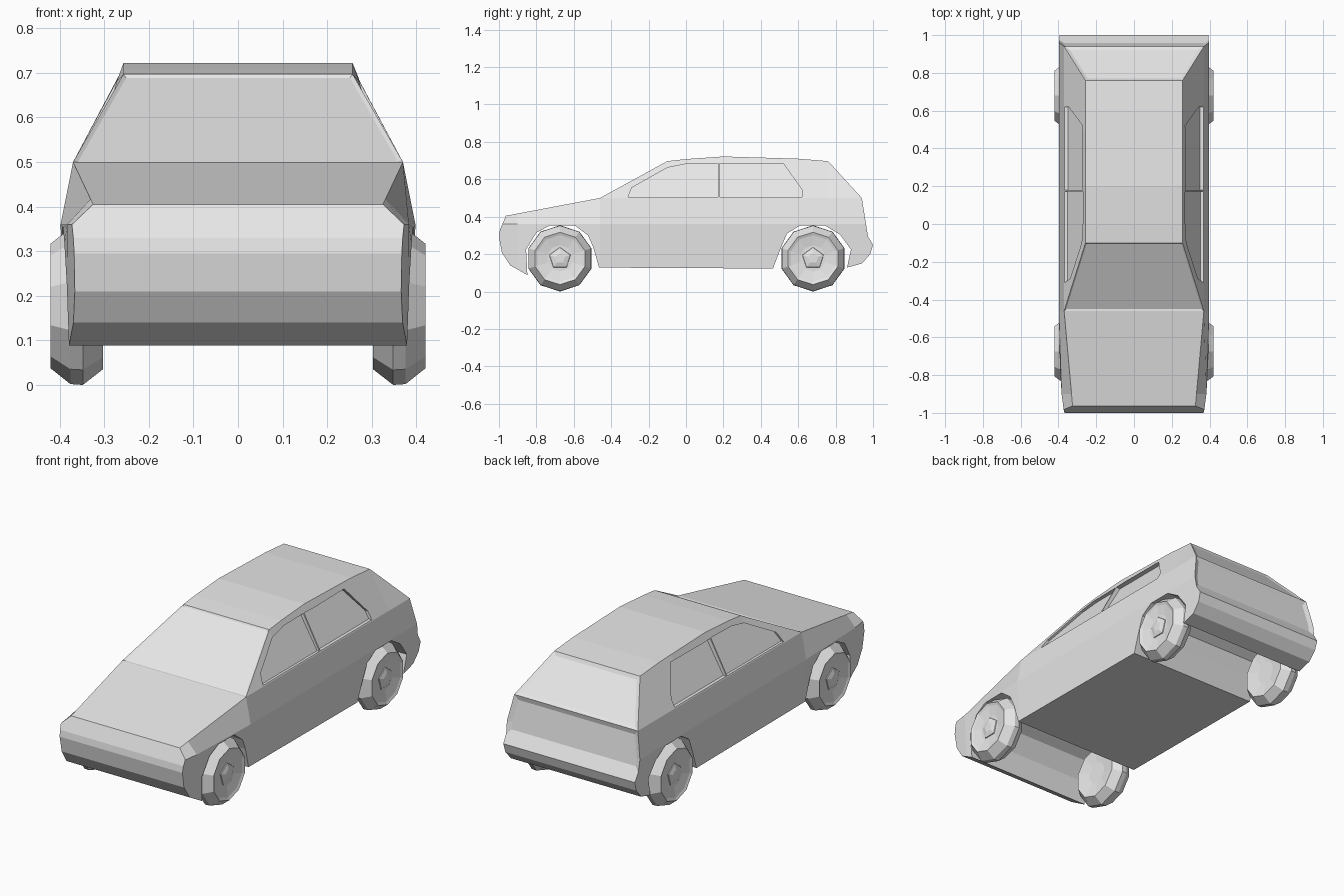
import bpy, bmesh, math
from mathutils import Vector

if "Cube" in bpy.data.objects:
    bpy.data.objects.remove(bpy.data.objects["Cube"])

grey = bpy.data.materials.new("grey")
grey.diffuse_color = (0.8, 0.8, 0.8, 1)
grey.use_nodes = True
grey.node_tree.nodes["Principled BSDF"].inputs["Base Color"].default_value = grey.diffuse_color


def add_object(name, bm):
    bmesh.ops.recalc_face_normals(bm, faces=bm.faces[:])
    mesh = bpy.data.meshes.new(name)
    bm.to_mesh(mesh)
    bm.free()
    mesh.materials.append(grey)
    ob = bpy.data.objects.new(name, mesh)
    bpy.context.collection.objects.link(ob)
    return ob


def prism(bm, outline, x_inner, x_outer):
    """Closed prism from a (y, z) outline, with x given by two functions."""
    a = [bm.verts.new((x_inner(y, z), y, z)) for y, z in outline]
    b = [bm.verts.new((x_outer(y, z), y, z)) for y, z in outline]
    bm.faces.new(a)
    bm.faces.new(b[::-1])
    n = len(outline)
    for i in range(n):
        j = (i + 1) % n
        bm.faces.new((a[i], b[i], b[j], a[j]))


def lerp(a, b, t):
    return a + (b - a) * max(0, min(1, t))


def half_width(y, z):
    """Half width of the body at a point of the side outline."""
    if y < -0.85:
        shoulder = lerp(0.37, 0.39, (y + 1) / 0.15)
    else:
        shoulder = lerp(0.39, 0.398, (y + 0.85) / 0.39)
    if z <= 0.36:
        return shoulder - 0.04 * (0.36 - z)
    if y < -0.46:                       # fender leaning in to the hood edge
        t = (y + 0.963) / 0.503
        hood_z = lerp(0.405, 0.5, t)
        return lerp(shoulder, lerp(0.325, 0.37, t), (z - 0.36) / (hood_z - 0.36))
    if z <= 0.5:
        return lerp(shoulder, 0.37, (z - 0.36) / 0.14)
    return lerp(0.37, 0.257, (z - 0.5) / 0.195)


# Body: side outline with both wheel arches
outline = [
    (-0.963, 0.405), (-0.46, 0.50), (-0.10, 0.697), (0.0, 0.708), (0.20, 0.722),
    (0.60, 0.71), (0.76, 0.697), (0.94, 0.50), (0.973, 0.294), (1.0, 0.25),
    (0.985, 0.20), (0.941, 0.15), (0.861, 0.128), (0.882, 0.225), (0.823, 0.305),
    (0.743, 0.353), (0.61, 0.353), (0.54, 0.31), (0.508, 0.235), (0.465, 0.123),
    (-0.465, 0.128), (-0.497, 0.24), (-0.524, 0.30), (-0.594, 0.353),
    (-0.727, 0.353), (-0.80, 0.315), (-0.855, 0.225), (-0.848, 0.088),
    (-0.94, 0.14), (-0.985, 0.21), (-1.0, 0.295), (-0.995, 0.33)]
bm = bmesh.new()
prism(bm, outline, lambda y, z: -1, lambda y, z: 1)
cuts = [((0, 0, 0.36), (0, 0, 1)), ((0, 0, 0.5), (0, 0, 1))]
cuts += [((0, y, 0), (0, 1, 0)) for y in (-0.9, -0.46, -0.1, 0.495, 0.76)]
for co, no in cuts:
    bmesh.ops.bisect_plane(bm, geom=bm.verts[:] + bm.edges[:] + bm.faces[:],
                           dist=1e-4, plane_co=co, plane_no=no)
for v in bm.verts:
    v.co.x = math.copysign(half_width(v.co.y, v.co.z), v.co.x)
bmesh.ops.recalc_face_normals(bm, faces=bm.faces[:])


# Windscreen, rear window and tailgate as shallow inset panels
def inset_panel(y0, y1, z0, z1, thickness, depth):
    faces = [f for f in bm.faces if abs(f.normal.x) < 0.1
             and all(y0 < v.co.y < y1 and z0 < v.co.z < z1 for v in f.verts)]
    if faces:
        bmesh.ops.inset_region(bm, faces=faces, thickness=thickness, depth=depth,
                               use_even_offset=True)


inset_panel(-0.47, -0.09, 0.49, 0.70, 0.008, -0.005)
inset_panel(0.75, 0.95, 0.49, 0.70, 0.02, -0.006)
inset_panel(0.93, 0.98, 0.29, 0.51, 0.025, -0.01)
body = add_object("body", bm)

# Side windows recessed into the cabin
front_window = [(-0.31, 0.505), (-0.29, 0.555), (-0.10, 0.662), (0.0, 0.682),
                (0.172, 0.685), (0.172, 0.505)]
rear_window = [(0.180, 0.505), (0.180, 0.685), (0.52, 0.685), (0.62, 0.545),
               (0.62, 0.505)]
for label, window, depth in (("front", front_window, 0.014),
                             ("rear", rear_window, 0.018)):
    for s in (-1, 1):
        bm = bmesh.new()
        prism(bm, window, lambda y, z: s * (half_width(y, z) - depth),
              lambda y, z: s * 0.6)
        cutter = add_object(label + "_window_cutter", bm)
        cutter.hide_render = True
        mod = body.modifiers.new("window", 'BOOLEAN')
        mod.operation = 'DIFFERENCE'
        mod.solver = 'EXACT'
        mod.object = cutter
        bpy.context.view_layer.objects.active = body
        bpy.ops.object.modifier_apply(modifier=mod.name)
        bpy.data.objects.remove(cutter)


def lathe(bm, profile, sides, side, cy, cz):
    """Rings of (radius, x) around the axle, capped at both ends."""
    rings = []
    for r, x in profile:
        ring = []
        for i in range(sides):
            a = math.tau * i / sides
            ring.append(bm.verts.new((side * x, cy + r * math.sin(a),
                                      cz + r * math.cos(a))))
        rings.append(ring)
    for p, q in zip(rings, rings[1:]):
        for i in range(sides):
            j = (i + 1) % sides
            bm.faces.new((p[i], p[j], q[j], q[i]))
    bm.faces.new(rings[0])
    bm.faces.new(rings[-1])


# Wheels: ten-sided tyres with a five-sided hub
tyre = [(0.06, 0.315), (0.142, 0.303), (0.177, 0.348), (0.175, 0.376),
        (0.140, 0.42), (0.125, 0.414), (0.07, 0.404)]
hub = [(0.063, 0.398), (0.058, 0.408), (0.028, 0.416)]
for end, cy in (("front", -0.674), ("rear", 0.679)):
    for name, s in (("left", -1), ("right", 1)):
        bm = bmesh.new()
        lathe(bm, tyre, 10, s, cy, 0.177)
        add_object(f"{end}_{name}_wheel", bm)
        bm = bmesh.new()
        lathe(bm, hub, 5, s, cy, 0.177)
        add_object(f"{end}_{name}_hub", bm)
